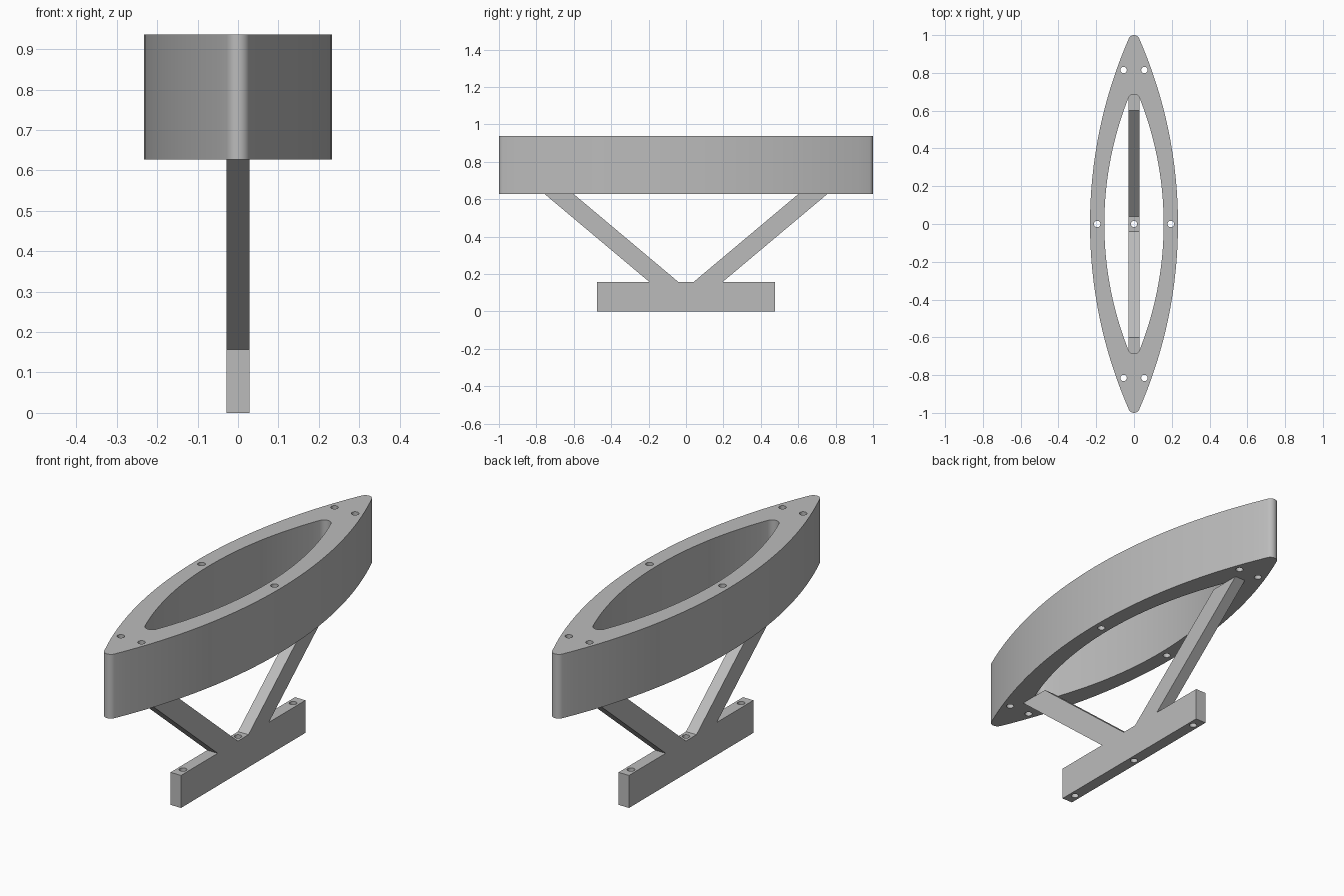
import bpy, bmesh
from math import sin, cos, pi, sqrt, atan2, radians

cube = bpy.data.objects.get("Cube")
if cube:
    bpy.data.objects.remove(cube, do_unlink=True)

# Single plain grey
grey = bpy.data.materials.new("plain grey")
grey.use_nodes = True
colour = (0.5, 0.5, 0.5, 1)
grey.diffuse_color = colour
grey.node_tree.nodes["Principled BSDF"].inputs["Base Color"].default_value = colour


def arc(cx, cy, r, a0, a1, n):
    return [(cx + r * cos(a0 + (a1 - a0) * i / n),
             cy + r * sin(a0 + (a1 - a0) * i / n)) for i in range(n + 1)]


def hole(x, y, r=0.017):
    return arc(x, y, r, 0, 2 * pi, 24)[:-1]


def lens(width, length, tip):
    """Pointed oval: two long side arcs tangent to small rounded tips."""
    big = (width**2 + (length - tip)**2 - tip**2) / (2 * (width - tip))
    a = atan2(length - tip, big - width)
    side = arc(width - big, 0, big, -a, a, 32)
    end = arc(0, length - tip, tip, a, pi - a, 10)[1:-1]
    half = side + end
    return half + [(-x, -y) for x, y in half]


def slab(name, loops, z0, z1, rotation=(0, 0, 0), location=(0, 0, 0)):
    """Fill closed outlines (inner ones become holes) and extrude from z0 to z1."""
    cu = bpy.data.curves.new(name, 'CURVE')
    cu.dimensions = '2D'
    cu.fill_mode = 'BOTH'
    cu.extrude = (z1 - z0) / 2
    for pts in loops:
        sp = cu.splines.new('POLY')
        sp.points.add(len(pts) - 1)
        for p, (x, y) in zip(sp.points, pts):
            p.co = (x, y, 0, 1)
        sp.use_cyclic_u = True
    tmp = bpy.data.objects.new(name + "_outline", cu)
    bpy.context.collection.objects.link(tmp)
    bpy.context.view_layer.update()
    mesh = bpy.data.meshes.new_from_object(
        tmp.evaluated_get(bpy.context.evaluated_depsgraph_get()))
    bpy.data.objects.remove(tmp, do_unlink=True)
    bm = bmesh.new()
    bm.from_mesh(mesh)
    bmesh.ops.remove_doubles(bm, verts=bm.verts, dist=0.0002)
    bmesh.ops.translate(bm, verts=bm.verts, vec=(0, 0, (z0 + z1) / 2))
    bmesh.ops.recalc_face_normals(bm, faces=bm.faces)
    bm.to_mesh(mesh)
    bm.free()
    mesh.materials.clear()
    mesh.materials.append(grey)
    ob = bpy.data.objects.new(name, mesh)
    ob.rotation_euler = rotation
    ob.location = location
    bpy.context.collection.objects.link(ob)
    bpy.ops.object.select_all(action='DESELECT')
    ob.select_set(True)
    bpy.context.view_layer.objects.active = ob
    bpy.ops.object.shade_smooth_by_angle(angle=radians(30))
    return ob


BASE_TOP, RING_BOTTOM, RING_TOP = 0.157, 0.627, 0.937
HALF = 0.028

# Pointed oval ring with bolt holes
bolts = [hole(sx * 0.055, sy * 0.815) for sx in (-1, 1) for sy in (-1, 1)]
bolts += [hole(sx * 0.195, 0) for sx in (-1, 1)]
slab("oval_ring", [lens(0.233, 1.0, 0.03), lens(0.157, 0.687, 0.032)] + bolts,
     RING_BOTTOM, RING_TOP)

# Foot bar with three vertical holes
bar = [(-HALF, -0.475), (HALF, -0.475), (HALF, 0.475), (-HALF, 0.475)]
slab("foot_bar", [bar] + [hole(0, y) for y in (-0.42, 0, 0.42)], 0, BASE_TOP)

# Slanted struts, profile drawn in the side plane
for name, s in (("front_strut", -1), ("back_strut", 1)):
    profile = [(s * 0.04, BASE_TOP), (s * 0.195, BASE_TOP),
               (s * 0.755, RING_BOTTOM), (s * 0.6, RING_BOTTOM)]
    slab(name, [profile], -HALF, HALF, rotation=(pi / 2, 0, pi / 2))
